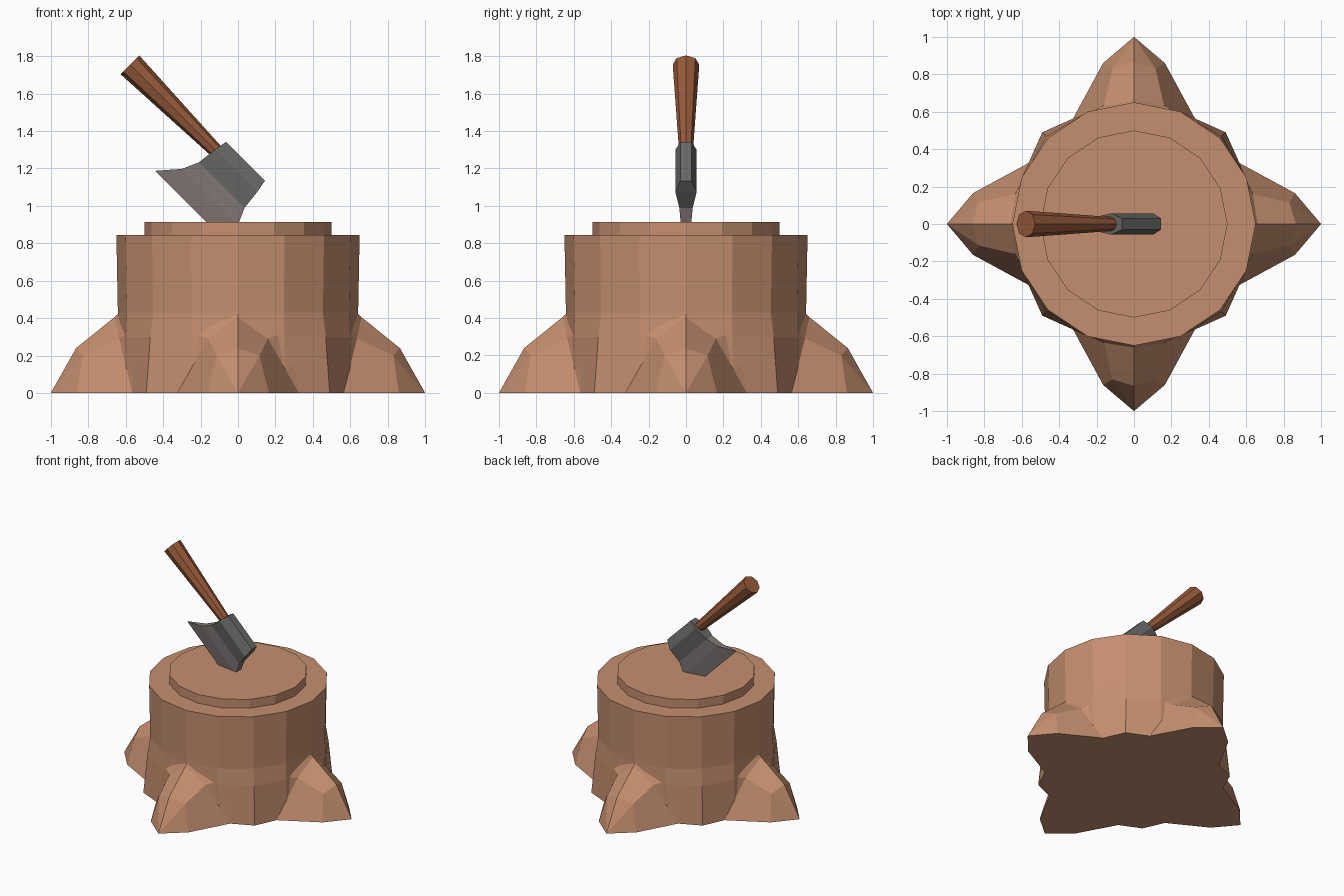
import bpy, bmesh, math
from mathutils import Vector

if "Cube" in bpy.data.objects:
    bpy.data.objects.remove(bpy.data.objects["Cube"])


def material(name, rgb):
    m = bpy.data.materials.new(name)
    m.diffuse_color = (*rgb, 1)
    m.use_nodes = True
    m.node_tree.nodes["Principled BSDF"].inputs["Base Color"].default_value = m.diffuse_color
    return m


WOOD = material("stump_wood", (0.56, 0.275, 0.16))
HANDLE = material("handle_wood", (0.32, 0.105, 0.045))
IRON = material("dark_iron", (0.14, 0.14, 0.135))
STEEL = material("blade_steel", (0.235, 0.19, 0.19))


def loft(name, rings, mats, tip=None, rule=None):
    """Skin closed rings of points; cap the ends, or fan the last one to a tip."""
    bm = bmesh.new()
    rows = [[bm.verts.new(p) for p in ring] for ring in rings]
    n = len(rows[0])
    for k, (a, b) in enumerate(zip(rows, rows[1:])):
        for i in range(n):
            j = (i + 1) % n
            f = bm.faces.new((a[i], a[j], b[j], b[i]))
            f.material_index = rule(k) if rule else 0
    bm.faces.new(rows[0])
    if tip:
        t = bm.verts.new(tip)
        for i in range(n):
            bm.faces.new((rows[-1][i], rows[-1][(i + 1) % n], t))
    else:
        f = bm.faces.new(rows[-1])
        f.material_index = rule(len(rows) - 2) if rule else 0
    bmesh.ops.recalc_face_normals(bm, faces=bm.faces)
    me = bpy.data.meshes.new(name)
    bm.to_mesh(me)
    bm.free()
    for m in mats:
        me.materials.append(m)
    ob = bpy.data.objects.new(name, me)
    bpy.context.collection.objects.link(ob)
    return ob


# Stump: 16 sides, bulging slightly on the diagonals near the ground
def stump_ring(r, z, bulge=0):
    pts = []
    for i in range(16):
        a = math.tau * i / 16
        rr = r + (bulge if i % 4 == 2 else 0)
        pts.append((rr * math.cos(a), rr * math.sin(a), z))
    return pts


loft("stump", [stump_ring(0.648, 0, 0.045), stump_ring(0.648, 0.30, 0.015),
               stump_ring(0.642, 0.43), stump_ring(0.65, 0.845),
               stump_ring(0.50, 0.845), stump_ring(0.50, 0.915)], [WOOD])


# Roots: arched sections (ridge, shoulder, foot), mirrored, one on each side
def arch(*half):
    right = [(r, s, z) for r, s, z in half]
    return [(r, -s, z) for r, s, z in reversed(right[1:])] + right


sections = [arch((0.63, 0, 0.435), (0.585, 0.25, 0.325), (0.55, 0.335, 0)),
            arch((0.66, 0, 0.405), (0.635, 0.16, 0.29), (0.565, 0.325, 0)),
            arch((0.865, 0, 0.24), (0.83, 0.115, 0.20), (0.86, 0.165, 0))]
for i, side in enumerate(("right", "back", "left", "front")):
    root = loft(side + "_root", sections, [WOOD], tip=(1, 0, 0))
    root.rotation_euler.z = i * math.pi / 2

# Axe frame: u runs down the handle, v towards the cutting edge
ORIGIN = Vector((-0.117, 0, 1.293))
U = Vector((1, 0, -1)).normalized()
V = Vector((-1, 0, -1)).normalized()


def axe(u, v, y):
    return ORIGIN + U * u + V * v + Vector((0, y, 0))


# Tapered octagonal handle
def handle_ring(u, r):
    return [axe(u, r * math.cos(math.tau * i / 8), r * math.sin(math.tau * i / 8))
            for i in range(8)]


loft("axe_handle", [handle_ring(-0.652, 0.071), handle_ring(0.02, 0.036)], [HANDLE])

# Axe head: iron socket flaring into a steel blade sunk in the stump
profile = [(-0.072, 0.147, 0.030), (0.0, 0.160, 0.057), (0.107, 0.172, 0.036),
           (0.197, 0.212, 0.027), (0.306, 0.306, 0.003)]
head = [[axe(0.15 + su * h, v, sy * y)
         for su, sy in ((-1, -1), (1, -1), (1, 1), (-1, 1))] for v, h, y in profile]
loft("axe_head", head, [IRON, STEEL], rule=lambda k: int(k >= 2))
